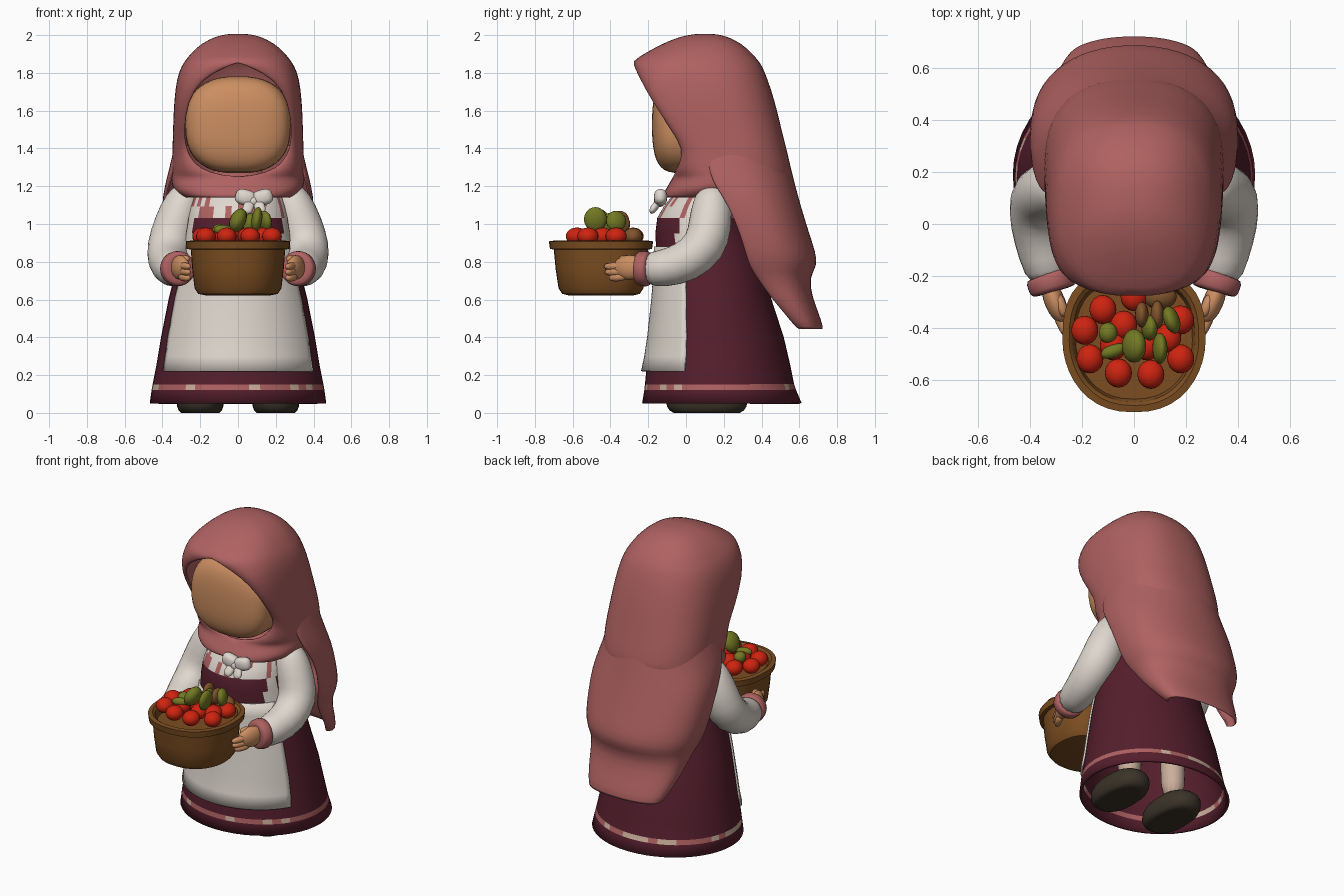
import bpy, bmesh, math, random
from mathutils import Vector, Matrix, Euler

if "Cube" in bpy.data.objects:
    bpy.data.objects.remove(bpy.data.objects["Cube"])

random.seed(4)


def material(name, r, g, b):
    m = bpy.data.materials.new(name)
    m.diffuse_color = (r, g, b, 1)
    m.use_nodes = True
    m.node_tree.nodes["Principled BSDF"].inputs["Base Color"].default_value = m.diffuse_color
    return m


ROSE = material("rose cloth", .43, .12, .12)
WHITE = material("white cloth", .74, .68, .62)
WINE = material("wine cloth", .09, .013, .026)
SKIN = material("skin", .60, .27, .12)
BASKET = material("basket brown", .20, .075, .015)
RED = material("tomato red", .62, .017, .005)
GREEN = material("olive green", .17, .19, .017)
DARK = material("shoe dark", .042, .033, .021)
NUT = material("fruit brown", .22, .09, .026)
CREAM = material("cream trim", .60, .43, .33)


def finish(name, bm, mats, subsurf=0, thick=0):
    bmesh.ops.remove_doubles(bm, verts=bm.verts, dist=.0005)
    bmesh.ops.recalc_face_normals(bm, faces=bm.faces)
    for f in bm.faces:
        f.smooth = True
    me = bpy.data.meshes.new(name)
    bm.to_mesh(me)
    bm.free()
    for m in mats:
        me.materials.append(m)
    ob = bpy.data.objects.new(name, me)
    bpy.context.collection.objects.link(ob)
    if thick:
        s = ob.modifiers.new("thickness", 'SOLIDIFY')
        s.thickness, s.offset = thick, 0
    if subsurf:
        s = ob.modifiers.new("smooth", 'SUBSURF')
        s.levels = s.render_levels = subsurf
    return ob


def loft(name, rows, mats, closed=True, caps=(False, False), subsurf=0, thick=0, rule=None):
    bm = bmesh.new()
    vs = [[bm.verts.new(p) for p in r] for r in rows]
    n = len(rows[0])
    for a, b in zip(vs, vs[1:]):
        for i in range(n if closed else n - 1):
            j = (i + 1) % n
            bm.faces.new((a[i], a[j], b[j], b[i]))
    for cap, r in zip(caps, (vs[0], vs[-1])):
        if cap:
            bm.faces.new(r)
    if rule:
        for f in bm.faces:
            f.material_index = rule(f.calc_center_median())
    return finish(name, bm, mats, subsurf, thick)


def ring(z, w, yf, yb, a0=-180, a1=180, n=48):
    """Ellipse (or arc) at height z; angle 0 points to the front."""
    yc, d = (yf + yb) / 2, (yb - yf) / 2
    full = a1 - a0 == 360
    out = []
    for i in range(n if full else n + 1):
        a = math.radians(a0 + (a1 - a0) * i / n)
        out.append((w * math.sin(a), yc - d * math.cos(a), z))
    return out


def drape(z, xe, yf, w, yb, n=7, p=.82, mid=.45):
    """Symmetric C-shaped cloth row with its front edges at (+-xe, yf)."""
    ym = yf + mid * (yb - yf)
    half = []
    for i in range(2 * n + 1):
        t = math.pi / 2 * (i if i <= n else i - n) / n
        s, c = abs(math.sin(t)) ** p, max(0, math.cos(t)) ** p
        if i <= n:
            half.append((xe + (w - xe) * s, ym - (ym - yf) * c, z))
        else:
            half.append((w * c, ym + (yb - ym) * s, z))
    return half + [(-x, y, q) for x, y, q in half[-2::-1]]


def tube(name, path, radii, mat, n=14, subsurf=1):
    path = [Vector(p) for p in path]
    rows = []
    for i, p in enumerate(path):
        t = (path[min(i + 1, len(path) - 1)] - path[max(i - 1, 0)]).normalized()
        u = t.cross(Vector((1, .2, 0))).normalized()
        v = t.cross(u)
        rows.append([p + radii[i] * (u * math.cos(k * math.tau / n) + v * math.sin(k * math.tau / n))
                     for k in range(n)])
    return loft(name, rows, [mat], caps=(True, True), subsurf=subsurf)


def blob(name, loc, size, mat, rot=(0, 0, 0), power=(1, 1, 1), floor=None, seg=20):
    bm = bmesh.new()
    bmesh.ops.create_uvsphere(bm, u_segments=seg, v_segments=seg // 2 + 2, radius=1)
    m = Matrix.Translation(loc) @ Euler([math.radians(a) for a in rot]).to_matrix().to_4x4()
    for v in bm.verts:
        v.co = m @ Vector([math.copysign(abs(c) ** q, c) * s for c, q, s in zip(v.co, power, size)])
        if floor is not None:
            v.co.z = max(v.co.z, floor)
    return finish(name, bm, [mat])


# dress: flared skirt and bodice, with hem stripe and patterned white yoke
def dress_colour(c):
    if .12 < c.z < .15:
        return 2 if random.random() < .3 else 1
    if c.z > 1.14:
        return 1
    if c.z > 1.03:
        return 1 if random.random() < .25 else 3
    if c.z > .86 and .232 < abs(c.x) and c.y < .03:
        return 3
    return 0


dress = [(.05, .46, -.225, .605), (.12, .45, -.213, .575), (.15, .445, -.21, .565), (.25, .425, -.2, .545),
         (.4, .40, -.185, .51), (.6, .36, -.165, .445), (.8, .31, -.15, .40), (.86, .295, -.15, .38),
         (.95, .275, -.155, .34), (1.03, .26, -.145, .31), (1.09, .247, -.11, .3), (1.14, .23, -.07, .29),
         (1.2, .19, -.02, .25), (1.3, .1, .03, .2)]
loft("dress", [ring(*r) for r in dress], [WINE, ROSE, CREAM, WHITE], caps=(False, True),
     thick=.015, rule=dress_colour)

# apron wrapped round the front
apron = [(.22, .437, -.232, .56), (.3, .425, -.215, .55), (.4, .41, -.2, .52), (.6, .37, -.178, .455),
         (.8, .32, -.163, .41), (.88, .30, -.163, .39)]
loft("apron", [ring(*r, a0=-64, a1=64, n=28) for r in apron], [WHITE], closed=False, thick=.012)

# head inside the scarf, with a flattened face
blob("head", (0, .1, 1.525), (.28, .28, .257), SKIN, power=(.8, .3, .8), seg=40)

# headscarf hood with face opening and neck wrap
hood = [(2.0, 0, .1, 0, .1), (1.998, 0, .04, .06, .16), (1.985, 0, -.03, .12, .22), (1.95, 0, -.12, .19, .29),
        (1.9, 0, -.21, .245, .345), (1.86, 0, -.28, .275, .38), (1.83, .06, -.268, .295, .40),
        (1.77, .19, -.24, .318, .425), (1.65, .265, -.175, .332, .465), (1.5, .285, -.075, .337, .5),
        (1.4, .275, -.01, .34, .525), (1.32, .235, -.03, .343, .545), (1.27, .15, -.055, .345, .555),
        (1.245, 0, -.065, .347, .555), (1.2, 0, -.09, .345, .5), (1.17, 0, -.108, .32, .42), (1.14, 0, -.118, .27, .36)]
loft("scarf_hood", [drape(*r) for r in hood], [ROSE], closed=False, thick=.015, subsurf=1)

# long back of the scarf, folding into a lower layer
cape = [(1.42, .31, .12, .328, .515), (1.34, .325, .12, .345, .538), (1.27, .345, .13, .362, .556),
        (1.2, .365, .16, .38, .573), (1.1, .385, .23, .397, .60), (.95, .378, .29, .392, .645),
        (.85, .36, .32, .38, .68), (.78, .34, .34, .36, .69), (.72, .31, .38, .33, .645),
        (.62, .29, .45, .31, .66), (.54, .27, .52, .29, .69), (.44, .22, .6, .25, .725)]
loft("scarf_back", [drape(*r, p=.95, mid=.3) for r in cape], [ROSE], closed=False, thick=.016, subsurf=1)

# bow at the neck
blob("bow_knot", (.08, -.14, 1.12), (.03, .03, .03), WHITE)
for s in (-1, 1):
    blob("bow_loop", (.085 + s * .045, -.135, 1.14), (.055, .035, .042), WHITE, (0, -s * 15, 0), (.7, 1, .7))
    blob("bow_tail", (.085 + s * .03, -.165, 1.09), (.028, .018, .04), WHITE, (-35, -s * 20, 0), (.7, 1, .7))

# arms, hands, legs and shoes on both sides
for s, side in ((-1, "left"), (1, "right")):
    def at(*pts):
        return [(s * x, y, z) for x, y, z in pts]
    tube(side + "_sleeve", at((.26, .14, 1.2), (.285, .14, 1.13), (.33, .13, 1.0), (.367, .105, .88), (.368, .0, .795),
         (.345, -.12, .762), (.318, -.23, .76)), (.06, .105, .12, .122, .115, .102, .09), WHITE)
    tube(side + "_cuff", at((.332, -.185, .762), (.326, -.2, .762), (.31, -.255, .766), (.308, -.262, .766)),
         (.085, .099, .095, .08), ROSE)
    blob(side + "_palm", (s * .305, -.3, .77), (.04, .09, .065), SKIN, (0, 0, s * -22))
    for k, (y, z) in enumerate(((-.41, .715), (-.435, .745), (-.44, .775))):
        tube(side + "_finger", at((.305, -.31, z + .01), (.285, -.37, z), (.255, y, z)), (.024, .024, .018), SKIN, 8)
    tube(side + "_thumb", at((.3, -.27, .8), (.28, -.32, .82), (.265, -.36, .81)), (.026, .024, .018), SKIN, 8)
    tube(side + "_leg", at((.17, .16, .1), (.17, .16, .3), (.16, .16, .5)), (.075, .075, .075), CREAM)
    blob(side + "_shoe", (s * .2, .11, .06), (.125, .215, .1), DARK, power=(.85, .85, .9), floor=0, seg=24)


# basket: rounded bowl, squarer at the back, with a thick rim
def bowl(z, rx, ry, n=40):
    pts = []
    for i in range(n):
        c, s = math.cos(i * math.tau / n), math.sin(i * math.tau / n)
        pts.append((math.copysign(abs(c) ** (.7 if s > 0 else .85), c) * rx,
                    -.45 + math.copysign(abs(s) ** (.75 if s > 0 else 1.05), s) * ry, z))
    return pts


profile = [(.622, .17, .17), (.63, .21, .205), (.66, .23, .225), (.76, .242, .24), (.865, .25, .25),
           (.868, .272, .27), (.908, .276, .276), (.912, .25, .25), (.9, .235, .235), (.85, .225, .225)]
basket = loft("basket", [bowl(*r) for r in profile], [BASKET], caps=(True, True))
bpy.context.view_layer.objects.active = basket
basket.select_set(True)
bpy.ops.object.shade_smooth_by_angle(angle=math.radians(40))

# tomatoes
for x, y in ((-.12, -.33), (-.19, -.41), (-.17, -.52), (-.06, -.575), (.065, -.58), (.18, -.52), (.18, -.37),
             (-.04, -.39), (0, -.28), (.13, -.44), (.05, -.47), (-.08, -.47)):
    blob("tomato", (x, y, .935), (.052, .056, .046), RED)

# green vegetables: location, size, rotation
for loc, size, rot in (((0, -.47, 1.02), (.042, .065, .065), (0, 25, 0)), ((.1, -.48, 1.025), (.028, .06, .065), (0, 8, 0)),
                       ((.145, -.37, 1.015), (.03, .055, .055), (0, -8, 20)), ((-.1, -.42, .965), (.036, .04, .035), (0, 0, 0)),
                       ((-.08, -.49, .97), (.05, .026, .026), (0, 0, 20)), ((.06, -.4, 1.0), (.03, .05, .06), (0, 10, 0))):
    blob("green_vegetable", loc, size, GREEN, rot)

# brown vegetables
for loc, size in (((.1, -.28, .935), (.065, .05, .045)), ((.03, -.35, 1.015), (.026, .05, .055)),
                  ((.09, -.35, 1.0), (.026, .055, .05))):
    blob("brown_vegetable", loc, size, NUT)
